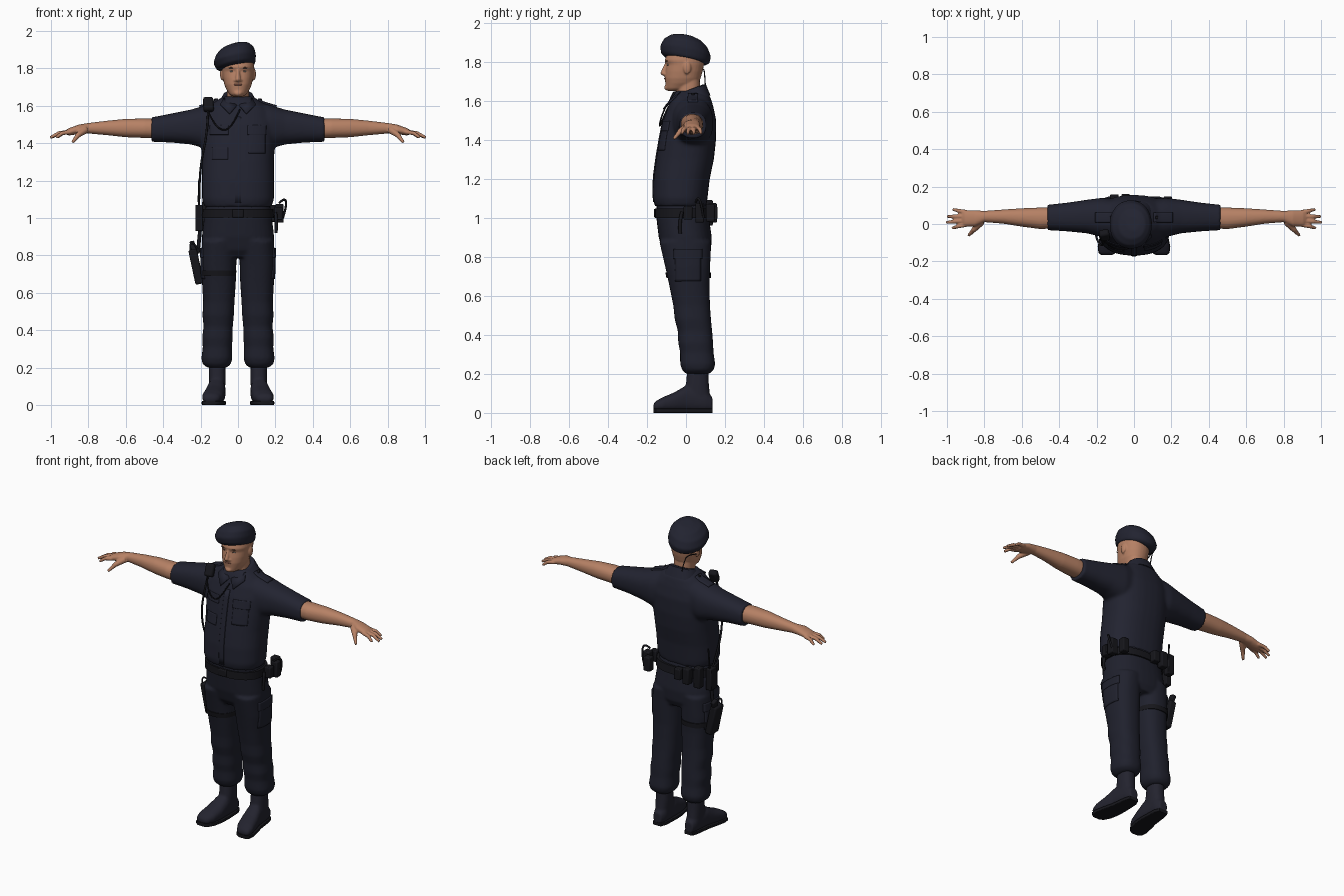
import bpy, bmesh, math
from mathutils import Vector, Matrix, Euler

default_cube = bpy.data.objects.get("Cube")
if default_cube:
    bpy.data.objects.remove(default_cube, do_unlink=True)


def material(name, r, g, b):
    mat = bpy.data.materials.new(name)
    mat.use_nodes = True
    mat.diffuse_color = (r, g, b, 1)
    shader = next(n for n in mat.node_tree.nodes if n.type == 'BSDF_PRINCIPLED')
    shader.inputs["Base Color"].default_value = (r, g, b, 1)
    shader.inputs["Roughness"].default_value = 0.8
    return mat


NAVY = material("navy cloth", .016, .017, .03)
TROUSER = material("dark navy cloth", .014, .015, .026)
BOOT = material("boot leather", .017, .017, .028)
BLACK = material("black gear", .008, .008, .011)
SKIN = material("skin", .47, .22, .13)
LIP = material("lips", .36, .14, .1)
BROW = material("brow brown", .1, .05, .03)
EYE = material("eye white", .4, .36, .32)
IRIS = material("iris dark", .03, .02, .015)


def loft(bm, rings, axis, flip=1, power=2.4, sides=32):
    """Skin rings of (position, a0, a1, b0, b1) along an axis with rounded sections."""
    loops = []
    for pos, a0, a1, b0, b1 in rings:
        loop = []
        for i in range(sides):
            t = math.tau * i / sides
            c, s = math.cos(t), math.sin(t)
            u = math.copysign(abs(c) ** (2 / power), c)
            v = math.copysign(abs(s) ** (2 / power), s)
            co = [(a0 + a1 + u * (a1 - a0)) / 2, (b0 + b1 + v * (b1 - b0)) / 2]
            co.insert(axis, pos)
            loop.append(bm.verts.new((co[0] * flip, co[1], co[2])))
        loops.append(loop)
    for low, high in zip(loops, loops[1:]):
        for i in range(sides):
            j = (i + 1) % sides
            bm.faces.new((low[i], low[j], high[j], high[i]))
    bm.faces.new(loops[0])
    bm.faces.new(loops[-1])
    return bm


def upright(rows):
    """Symmetric rings from (height, half width, front, back)."""
    return [(z, -w, w, y0, y1) for z, w, y0, y1 in rows]


def rod(bm, p, q, r0, r1):
    p, q = Vector(p), Vector(q)
    turn = (q - p).to_track_quat('Z', 'Y').to_matrix().to_4x4()
    bmesh.ops.create_cone(bm, cap_ends=True, segments=14, radius1=r0, radius2=r1,
                          depth=(q - p).length, matrix=Matrix.Translation((p + q) / 2) @ turn)


def ball(bm, centre, size):
    bmesh.ops.create_uvsphere(bm, u_segments=20, v_segments=12, radius=1,
                              matrix=Matrix.Translation(centre) @ Matrix.Diagonal((*size, 1)))


def make(name, bm, mat, voxel=0, smooth=0, bevel=0):
    bmesh.ops.recalc_face_normals(bm, faces=bm.faces)
    mesh = bpy.data.meshes.new(name)
    bm.to_mesh(mesh)
    bm.free()
    mesh.materials.append(mat)
    mesh.shade_smooth()
    mesh.set_sharp_from_angle(angle=math.radians(40))
    obj = bpy.data.objects.new(name, mesh)
    bpy.context.scene.collection.objects.link(obj)
    if voxel:
        mod = obj.modifiers.new("fuse", 'REMESH')
        mod.mode, mod.voxel_size, mod.use_smooth_shade = 'VOXEL', voxel, True
    if smooth:
        mod = obj.modifiers.new("soften", 'SMOOTH')
        mod.factor, mod.iterations = 0.5, smooth
    if bevel:
        mod = obj.modifiers.new("rounding", 'BEVEL')
        mod.width, mod.segments = bevel, 2
    return obj


def box(name, centre, size, mat=BLACK, turn=(0, 0, 0), bevel=.006):
    bm = bmesh.new()
    place = Matrix.Translation(centre) @ Euler([math.radians(a) for a in turn]).to_matrix().to_4x4()
    bmesh.ops.create_cube(bm, size=1, matrix=place @ Matrix.Diagonal((*size, 1)))
    return make(name, bm, mat, bevel=bevel)


def blob(name, centre, size, mat):
    bm = bmesh.new()
    ball(bm, centre, size)
    return make(name, bm, mat)


def patch(name, target, centre, size, axis, mat, thick=.009):
    """Sewn-on cloth piece that follows the garment below it."""
    bm = bmesh.new()
    bmesh.ops.create_grid(bm, x_segments=10, y_segments=10, size=.5)
    for v in bm.verts:
        offset = [v.co.x * size[0], v.co.y * size[1]]
        offset.insert(axis, 0)
        v.co = Vector(centre) + Vector(offset)
    obj = make(name, bm, mat)
    mod = obj.modifiers.new("lay on", 'SHRINKWRAP')
    mod.target, mod.wrap_method = target, 'PROJECT'
    setattr(mod, "use_project_" + "xyz"[axis], True)
    mod.use_negative_direction = True
    mod = obj.modifiers.new("cloth", 'SOLIDIFY')
    mod.thickness, mod.offset = thick, 0


def cord(name, points, radius, mat=BLACK):
    curve = bpy.data.curves.new(name, 'CURVE')
    curve.dimensions, curve.bevel_depth, curve.bevel_resolution = '3D', radius, 2
    line = curve.splines.new('NURBS')
    line.points.add(len(points) - 1)
    for point, co in zip(line.points, points):
        point.co = (*co, 1)
    line.use_endpoint_u, line.order_u = True, 3
    curve.materials.append(mat)
    bpy.context.scene.collection.objects.link(bpy.data.objects.new(name, curve))


SIDES = ((1, "left"), (-1, "right"))

# Shirt: torso and short sleeves fused
bm = loft(bmesh.new(), upright([
    (1.06, .18, -.16, .105), (1.1, .192, -.169, .11), (1.2, .193, -.167, .122),
    (1.3, .192, -.154, .143), (1.4, .198, -.137, .154), (1.5, .2, -.117, .155),
    (1.57, .18, -.092, .14), (1.62, .125, -.07, .125), (1.65, .08, -.05, .1)]), 2)
sleeve = [(.08, -.07, .13, 1.36, 1.63), (.17, -.07, .14, 1.37, 1.605), (.25, -.05, .13, 1.393, 1.58),
          (.35, -.04, .115, 1.403, 1.56), (.44, -.034, .105, 1.407, 1.542), (.463, -.034, .105, 1.407, 1.54)]
for flip, _ in SIDES:
    loft(bm, sleeve, 0, flip)
shirt = make("shirt", bm, NAVY, voxel=.01, smooth=5)

# Collar stand, collar points and shoulder straps
bm = loft(bmesh.new(), upright([(1.58, .115, -.07, .125), (1.645, .08, -.058, .102), (1.65, .07, -.05, .09)]), 2)
for v in bm.verts:
    v.co.z += .38 * v.co.y
make("collar", bm, NAVY)
for s, side in SIDES:
    bm = bmesh.new()
    points = [(s * .006, -.083, 1.605), (s * .045, -.118, 1.56), (s * .095, -.07, 1.61), (s * .075, -.03, 1.645)]
    bm.faces.new([bm.verts.new(p) for p in points])
    obj = make(side + "_collar_point", bm, NAVY)
    obj.modifiers.new("cloth", 'SOLIDIFY').thickness = .008
    patch(side + "_shoulder_strap", shirt, (s * .155, .035, 1.7), (.1, .05), 2, NAVY, .018)
    box(side + "_strap_button", (s * .12, .035, 1.633), (.016, .016, .012), BLACK, bevel=.004)

# Shirt front details
patch("button_placket", shirt, (0, -.25, 1.31), (.034, .46), 1, NAVY)
patch("chest_pocket_flap", shirt, (.1, -.25, 1.47), (.1, .05), 1, NAVY)
patch("chest_pocket", shirt, (.1, -.25, 1.4), (.09, .11), 1, NAVY, .006)
patch("right_pocket_flap", shirt, (-.1, -.25, 1.47), (.1, .05), 1, NAVY)
patch("chest_panel", shirt, (-.095, -.25, 1.345), (.085, .065), 1, NAVY)

# Trousers: seat and legs fused, bloused over the boots
bm = loft(bmesh.new(), upright([
    (1.08, .17, -.15, .1), (1.0, .182, -.152, .118), (.9, .193, -.14, .132),
    (.83, .188, -.12, .128), (.79, .15, -.09, .11)]), 2)
leg = [(.88, .004, .193, -.137, .128), (.75, .009, .198, -.107, .124), (.65, .012, .192, -.085, .12),
       (.55, .019, .186, -.065, .123), (.48, .022, .19, -.058, .128), (.42, .028, .184, -.042, .134),
       (.36, .028, .192, -.04, .139), (.31, .033, .188, -.03, .141), (.25, .03, .196, -.03, .15),
       (.22, .038, .19, -.02, .142), (.2, .06, .165, .0, .12)]
for flip, _ in SIDES:
    loft(bm, leg, 2, flip)
trousers = make("trousers", bm, TROUSER, voxel=.009, smooth=4)
for s, side in SIDES:
    patch(side + "_cargo_pocket", trousers, (s * .25, .01, .74), (.13, .13), 0, TROUSER)
    patch(side + "_cargo_flap", trousers, (s * .25, .01, .815), (.145, .05), 0, TROUSER, .016)

# Boots with soles
shaft = [(.26, .07, .155, .01, .112), (.15, .066, .156, .0, .117), (.06, .07, .155, -.02, .125)]
foot = [(.135, .085, .14, .01, .08), (.1, .07, .152, .004, .12), (.0, .066, .165, .004, .14),
        (-.06, .068, .18, .004, .105), (-.12, .08, .192, .006, .08), (-.155, .1, .188, .01, .06),
        (-.167, .12, .172, .02, .045)]
for s, side in SIDES:
    bm = loft(bmesh.new(), shaft, 2, s)
    loft(bm, foot, 1, s)
    make(side + "_boot", bm, BOOT, voxel=.007, smooth=4)
    tread = [(y, x0 - .002, x1 + .002, 0, .022) for y, x0, x1, *_ in foot]
    make(side + "_boot_sole", loft(bmesh.new(), tread, 1, s, power=8), BLACK)

# Bare arms with hands
arm = [(.4, -.022, .088, 1.425, 1.53), (.5, -.027, .088, 1.428, 1.532), (.6, -.014, .084, 1.432, 1.53),
       (.7, .002, .077, 1.443, 1.52), (.8, .01, .07, 1.452, 1.508), (.85, -.013, .073, 1.449, 1.5),
       (.905, -.013, .071, 1.441, 1.48), (.92, .0, .06, 1.448, 1.47)]
tips = [(.972, -.022), (1.004, .008), (.999, .04), (.968, .078)]
for s, side in SIDES:
    bm = loft(bmesh.new(), arm, 0, s, power=2.2)
    for i, (x, y) in enumerate(tips):
        base = (s * .895, i * .022 - .003, 1.46)
        knuckle = (s * (x * .55 + .405), (y + base[1]) / 2, 1.454)
        rod(bm, base, knuckle, .0125, .011)
        ball(bm, knuckle, (.011, .011, .011))
        rod(bm, knuckle, (s * x, y, 1.43), .011, .008)
    rod(bm, (s * .815, .012, 1.472), (s * .86, -.035, 1.44), .02, .014)
    rod(bm, (s * .853, -.028, 1.445), (s * .885, -.062, 1.405), .014, .008)
    make(side + "_arm", bm, SKIN, voxel=.005, smooth=3)

# Head, neck, nose and ears fused
bm = loft(bmesh.new(), upright([(1.55, .066, -.045, .08), (1.64, .06, -.048, .073), (1.72, .06, -.04, .07)]), 2)
loft(bm, upright([
    (1.65, .028, -.094, -.02), (1.662, .046, -.104, .02), (1.69, .064, -.106, .06), (1.715, .074, -.109, .075),
    (1.75, .081, -.106, .085), (1.785, .085, -.1, .092), (1.808, .087, -.109, .095), (1.86, .08, -.09, .09),
    (1.9, .045, -.05, .05)]), 2, power=2.2)
rod(bm, (0, -.118, 1.738), (0, -.1, 1.795), .014, .007)
ball(bm, (0, -.115, 1.738), (.012, .015, .01))
ball(bm, (0, -.1, 1.667), (.022, .012, .014))
for s, side in SIDES:
    ball(bm, (s * .013, -.107, 1.735), (.009, .01, .008))
    ball(bm, (s * .086, .006, 1.768), (.01, .02, .032))
    blob(side + "_eye", (s * .032, -.089, 1.785), (.013, .008, .006), EYE)
    blob(side + "_iris", (s * .032, -.094, 1.785), (.005, .004, .005), IRIS)
    blob(side + "_eyebrow", (s * .034, -.099, 1.803), (.018, .005, .0035), BROW)
make("head", bm, SKIN, voxel=.005, smooth=3)
blob("mouth", (0, -.106, 1.713), (.023, .006, .005), LIP)

# Beret drooping to the right and back
bm = loft(bmesh.new(), [
    (1.8, -.09, .09, -.108, .1), (1.815, -.115, .094, -.127, .12), (1.85, -.132, .096, -.133, .128),
    (1.89, -.118, .086, -.115, .112), (1.918, -.085, .06, -.08, .08), (1.93, -.04, .03, -.035, .04)], 2, power=2.1)
for v in bm.verts:
    v.co.z += .2 * v.co.x - .2 * v.co.y + .004
make("beret", bm, NAVY, voxel=.007, smooth=4)

# Duty belt and pouches
make("belt", loft(bmesh.new(), upright([(1.0, .192, -.159, .127), (1.048, .19, -.159, .12)]), 2), BLACK)
box("buckle", (0, -.158, 1.024), (.06, .014, .045))
pouches = [("left_front_pouch", .215, .01, .07), ("left_tool_pouch", .222, .07, .1), ("left_rear_pouch", .18, .125, .09),
           ("rear_pouch", -.045, .138, .07), ("rear_right_pouch", -.105, .136, .1), ("right_rear_pouch", -.17, .115, .13)]
for name, x, y, height in pouches:
    box(name, (x, y, 1.025), (.045, .045, height))
cord("baton_ring", [(.22, .05, 1.08), (.25, .06, 1.11), (.262, .08, 1.07), (.24, .09, 1.0)], .006)
cord("key_strap", [(.2, -.02, 1.03), (.208, -.035, .98), (.203, -.03, .92)], .009)

# Radio, antenna, shoulder microphone and cords
box("radio", (-.208, .04, 1.0), (.04, .06, .14))
cord("antenna", [(-.21, .06, 1.06), (-.212, .065, 1.12), (-.208, .07, 1.2)], .005)
box("shoulder_microphone", (-.158, -.06, 1.607), (.055, .04, .08), turn=(-25, 0, 10), bevel=.012)
cord("microphone_cord", [(-.16, -.08, 1.57), (-.165, -.125, 1.45), (-.198, -.09, 1.3), (-.208, -.03, 1.15),
                         (-.208, .03, 1.06)], .006)
cord("lanyard", [(.01, -.1, 1.58), (-.02, -.13, 1.51), (-.07, -.137, 1.46), (-.13, -.122, 1.5),
                 (-.158, -.09, 1.57)], .004)
cord("earpiece_cord", [(-.09, .02, 1.76), (-.075, .09, 1.78), (-.05, .097, 1.72), (-.04, .1, 1.66)], .003)

# Thigh holster with straps and pistol grip
box("holster", (-.224, .03, .74), (.046, .085, .19), turn=(0, -12, 0), bevel=.01)
box("pistol_grip", (-.24, .055, .845), (.026, .04, .06), turn=(-20, -12, 0))
cord("holster_loop", [(-.25, .0, .81), (-.262, .0, .86), (-.235, .01, .87), (-.215, .02, .83)], .005)
cord("holster_hanger", [(-.196, .03, 1.02), (-.204, .03, .92), (-.215, .03, .81)], .01)
make("thigh_strap", loft(bmesh.new(), [(.69, -.2, -.01, -.1, .127), (.72, -.201, -.009, -.106, .128)], 2), BLACK)
